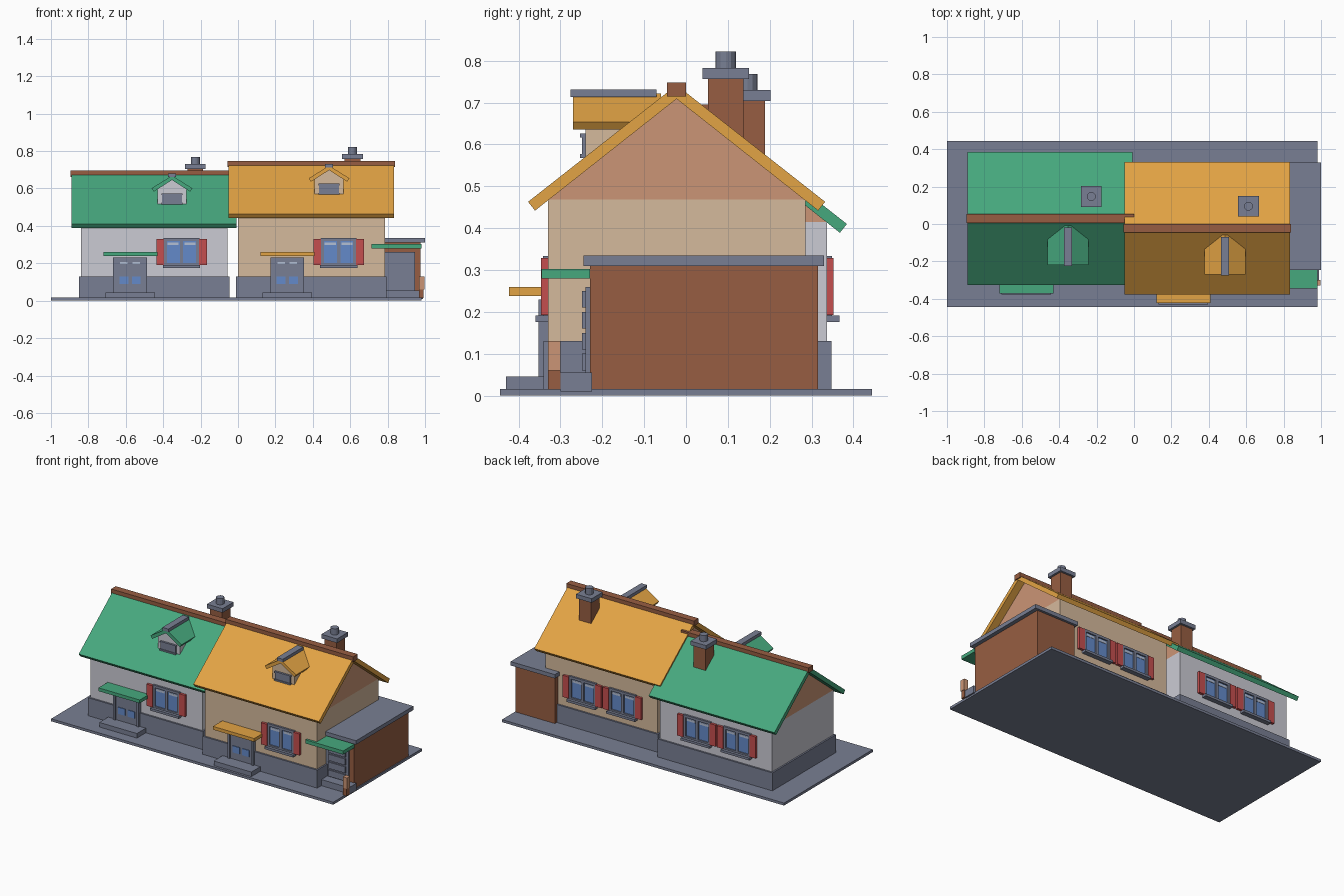
import bpy, bmesh

cube = bpy.data.objects.get("Cube")
if cube:
    bpy.data.objects.remove(cube, do_unlink=True)


def material(name, rgb):
    m = bpy.data.materials.new(name)
    m.use_nodes = True
    lin = [(c / 255) ** 2.2 for c in rgb] + [1]
    m.diffuse_color = lin
    m.node_tree.nodes["Principled BSDF"].inputs["Base Color"].default_value = lin
    return m


GRAY = material("slate gray", (120, 126, 146))
GREEN = material("roof green", (72, 167, 125))
ORANGE = material("roof orange", (226, 162, 70))
WHITE = material("white plaster", (202, 202, 211))
BEIGE = material("beige plaster", (212, 184, 155))
SALMON = material("gable salmon", (202, 148, 117))
BRICK = material("brick brown", (150, 94, 68))
RED = material("shutter red", (196, 80, 80))
BLUE = material("glass blue", (100, 137, 200))
PALE = material("pale glass", (178, 190, 212))


def finish(name, bm, mat):
    bmesh.ops.recalc_face_normals(bm, faces=bm.faces)
    mesh = bpy.data.meshes.new(name)
    bm.to_mesh(mesh)
    bm.free()
    mesh.materials.append(mat)
    obj = bpy.data.objects.new(name, mesh)
    bpy.context.collection.objects.link(obj)
    return obj


def prism(name, profile, lo, hi, mat, axis="x"):
    """Extrude a cross-section of (side, height) points along x or y."""
    bm = bmesh.new()
    place = (lambda t, a, z: (t, a, z)) if axis == "x" else (lambda t, a, z: (a, t, z))
    face = bm.faces.new([bm.verts.new(place(lo, a, z)) for a, z in profile])
    out = bmesh.ops.extrude_face_region(bm, geom=[face])
    verts = [g for g in out["geom"] if isinstance(g, bmesh.types.BMVert)]
    bmesh.ops.translate(bm, verts=verts, vec=place(hi - lo, 0, 0))
    return finish(name, bm, mat)


def box(name, x0, x1, y0, y1, z0, z1, mat):
    return prism(name, [(y0, z0), (y1, z0), (y1, z1), (y0, z1)], x0, x1, mat)


def cylinder(name, x, y, z0, z1, r, mat):
    bm = bmesh.new()
    bmesh.ops.create_cone(bm, cap_ends=True, segments=12, radius1=r, radius2=r, depth=z1 - z0)
    bmesh.ops.translate(bm, verts=bm.verts, vec=(x, y, (z0 + z1) / 2))
    return finish(name, bm, mat)


def chevron(c, half, eave, apex, lip, drop, inner):
    """Cross-section of a two-sided roof slab."""
    return [(c - half, eave), (c, apex), (c + half, eave),
            (c + half - lip, eave - drop), (c, inner), (c - half + lip, eave - drop)]


def window(name, x, y, s):
    """Shuttered window on a wall at y, facing s along y."""
    box(name + "_glass", x - .09, x + .09, y, y + s * .004, .185, .325, BLUE)
    for i in (-1, 1):
        box(name + "_blind", x + i * .045 - .03, x + i * .045 + .03, y, y + s * .006, .297, .312, PALE)
        box(name + "_shutter", x + i * .093, x + i * .135, y, y + s * .016, .192, .329, RED)
    for i in (-.087, 0, .087):
        box(name + "_upright", x + i - .009, x + i + .009, y, y + s * .012, .185, .333, GRAY)
    for z in (.185, .318):
        box(name + "_rail", x - .095, x + .095, y, y + s * .012, z, z + .016, GRAY)
    box(name + "_sill", x - .1, x + .1, y, y + s * .03, .176, .191, GRAY)


def door(name, x, y):
    box(name + "_leaf", x - .088, x + .088, y - .014, y + .02, .016, .23, GRAY)
    for i in (-1, 1):
        box(name + "_frame", x + i * .075, x + i * .09, y - .022, y, .03, .23, GRAY)
        box(name + "_pane", x + i * .033 - .024, x + i * .033 + .024, y - .018, y, .088, .13, BLUE)
        box(name + "_fanlight", x + i * .033 - .02, x + i * .033 + .02, y - .018, y, .196, .206, PALE)
    box(name + "_lintel", x - .09, x + .09, y - .022, y, .215, .23, GRAY)
    box(name + "_step", x - .132, x + .132, y - .1, y, .016, .045, GRAY)


def dormer(name, x, dy, dz, wall, roof):
    front, back = dy - .24, dy - .06
    body = [(x - .077, dz + .55), (x + .077, dz + .55), (x + .077, dz + .652),
            (x, dz + .705), (x - .077, dz + .652)]
    prism(name + "_body", body, front, back, wall, "y")
    prism(name + "_roof", chevron(x, .109, dz + .654, dz + .722, .012, .018, dz + .698),
          dy - .27, back, roof, "y")
    box(name + "_ridge", x - .021, x + .021, dy - .276, dy - .07, dz + .713, dz + .732, GRAY)
    box(name + "_window", x - .053, x + .053, front - .008, front, dz + .568, dz + .625, GRAY)
    for z in (.568, .617):
        box(name + "_window_rail", x - .056, x + .056, front - .013, front, dz + z, dz + z + .009, GRAY)


def house(name, dx, dy, dz, wall, roof):
    c, y0, y1 = dy - .0225, dy - .33, dy + .285
    top = dz + .468
    box(name + "_plinth", dx - .01, dx + .795, y0 - .011, y1 + .011, .01, .13, GRAY)
    box(name + "_walls", dx, dx + .785, y0, y1, .1, top, wall)
    prism(name + "_gable", [(y0, top), (y1, top), (c, dz + .712)], dx, dx + .785, SALMON)
    prism(name + "_roof", chevron(c, .355, dz + .463, dz + .742, .0167, .021, dz + .709),
          dx - .05, dx + .833, roof)
    box(name + "_ridge", dx - .055, dx + .84, c - .023, c + .023, dz + .715, dz + .748, BRICK)
    # chimney
    x, y = dx + .612, dy + .095
    box(name + "_chimney", x - .042, x + .042, y - .042, y + .042, dz + .55, dz + .76, BRICK)
    box(name + "_chimney_cap", x - .055, x + .055, y - .055, y + .055, dz + .757, dz + .783, GRAY)
    cylinder(name + "_chimney_pot", x, y, dz + .78, dz + .822, .024, GRAY)
    # openings
    dormer(name + "_dormer", dx + .487, dy, dz, wall, roof)
    door(name + "_door", dx + .263, y0)
    box(name + "_canopy", dx + .12, dx + .41, y0 - .093, y0, .238, .259, roof)
    window(name + "_front_window", dx + .538, y0, -1)
    for i, wx in enumerate((.24, .52)):
        window(name + "_back_window_%d" % i, dx + wx, y1, 1)


# ground slab and the two joined houses
box("ground_slab", -1, .98, -.445, .445, 0, .016, GRAY)
house("right_house", 0, 0, 0, BEIGE, ORANGE)
house("left_house", -.84, .052, -.053, WHITE, GREEN)

# brick annex with flat roof and side entrance
box("annex_walls", .7, .975, -.23, .315, .01, .312, BRICK)
box("annex_roof", .69, 1, -.245, .33, .31, .335, GRAY)
box("annex_canopy", .715, .98, -.345, -.23, .28, .303, GREEN)
box("annex_door", .785, .945, -.24, -.23, .05, .26, GRAY)
for k in range(4):
    z = .06 + k * .05
    box("annex_door_panel", .805, .925, -.248, -.23, z, z + .04, GRAY)
box("annex_step", .785, .99, -.3, -.225, .01, .055, GRAY)

# small gate post
box("gate_post_base", .967, .993, -.33, -.3, .014, .06, BRICK)
box("gate_post", .967, .997, -.33, -.3, .06, .13, SALMON)
